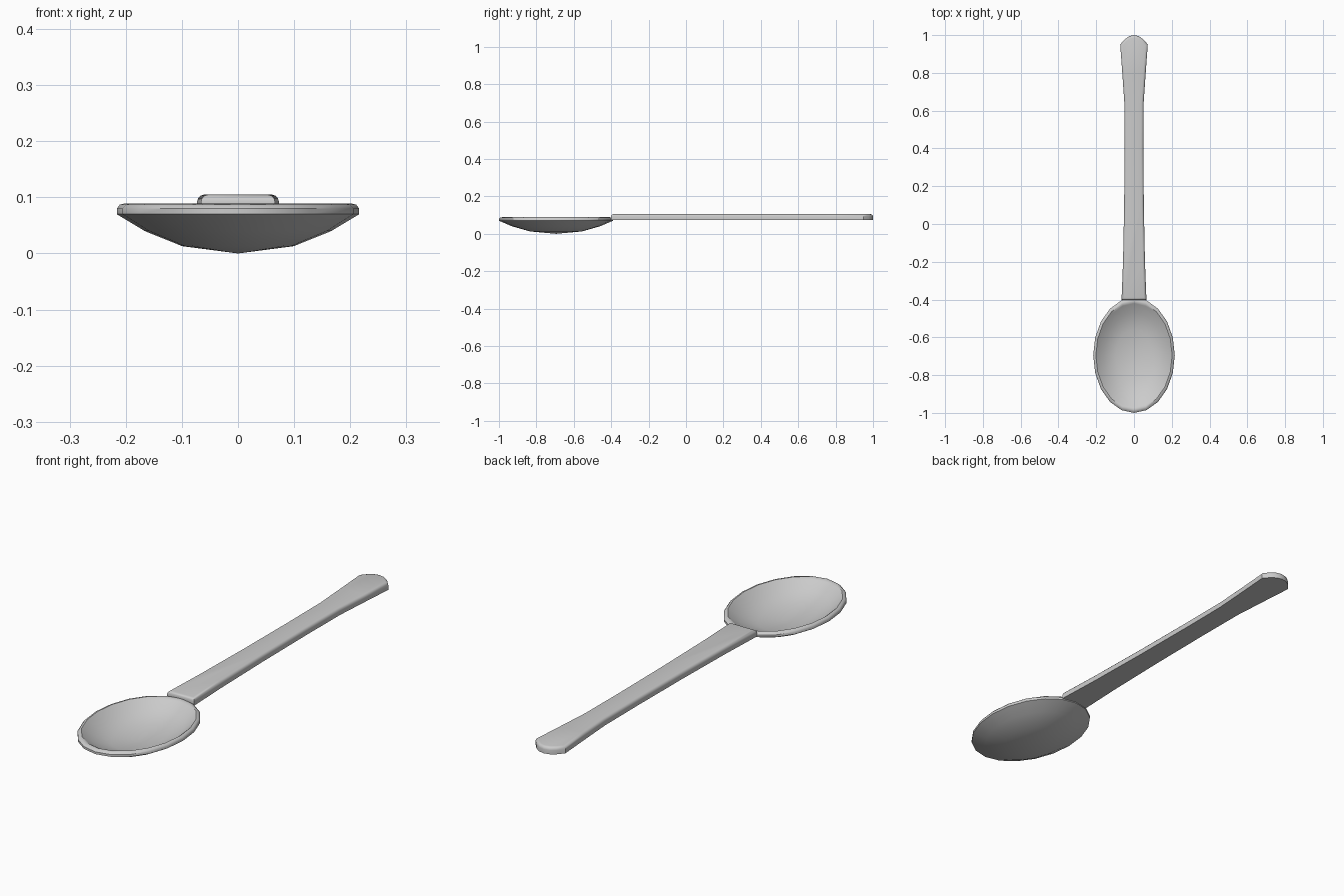
import bpy, bmesh, math

if "Cube" in bpy.data.objects:
    bpy.data.objects.remove(bpy.data.objects["Cube"])


def finish(bm, name, angle):
    bmesh.ops.recalc_face_normals(bm, faces=bm.faces[:])
    mesh = bpy.data.meshes.new(name)
    bm.to_mesh(mesh)
    bm.free()
    ob = bpy.data.objects.new(name, mesh)
    bpy.context.collection.objects.link(ob)
    bpy.ops.object.select_all(action='DESELECT')
    ob.select_set(True)
    bpy.context.view_layer.objects.active = ob
    bpy.ops.object.shade_smooth_by_angle(angle=math.radians(angle))
    return ob


# Bowl: elliptical shell, profile as (radius fraction, height)
RX, RY, CY, SEG = 0.216, 0.305, -0.695, 20
profile = [(0.46, 0.013), (0.77, 0.040), (1.0, 0.070), (1.0, 0.080), (0.975, 0.087),
           (0.935, 0.089), (0.90, 0.083), (0.74, 0.053), (0.45, 0.027)]
bm = bmesh.new()
rings = []
for r, z in profile:
    rings.append([bm.verts.new((RX * r * math.cos(2 * math.pi * i / SEG),
                                CY + RY * r * math.sin(2 * math.pi * i / SEG), z))
                  for i in range(SEG)])
bottom = bm.verts.new((0, CY, 0))
inside = bm.verts.new((0, CY, 0.015))
for i in range(SEG):
    j = (i + 1) % SEG
    for a, b in zip(rings, rings[1:]):
        bm.faces.new((a[i], a[j], b[j], b[i]))
    bm.faces.new((bottom, rings[0][j], rings[0][i]))
    bm.faces.new((inside, rings[-1][i], rings[-1][j]))
finish(bm, "bowl", 40)

# Handle: mirrored outline, extruded, rounded along the top edge
half = [(0.066, -0.402), (0.058, -0.2), (0.052, 0.1), (0.050, 0.4), (0.051, 0.64),
        (0.062, 0.80), (0.073, 0.95), (0.050, 0.977), (0.026, 0.994)]
outline = half + [(0, 1.0)] + [(-x, y) for x, y in reversed(half)]
bm = bmesh.new()
base = bm.faces.new([bm.verts.new((x, y, 0.074)) for x, y in outline])
ext = bmesh.ops.extrude_face_region(bm, geom=[base], use_keep_orig=True)
for v in ext["geom"]:
    if isinstance(v, bmesh.types.BMVert):
        v.co.z = 0.105
bmesh.ops.recalc_face_normals(bm, faces=bm.faces[:])
top_edges = [e for e in bm.edges if all(v.co.z > 0.1 for v in e.verts)]
bmesh.ops.bevel(bm, geom=top_edges, offset=0.013, segments=3, profile=0.5, affect='EDGES')
finish(bm, "handle", 40)
